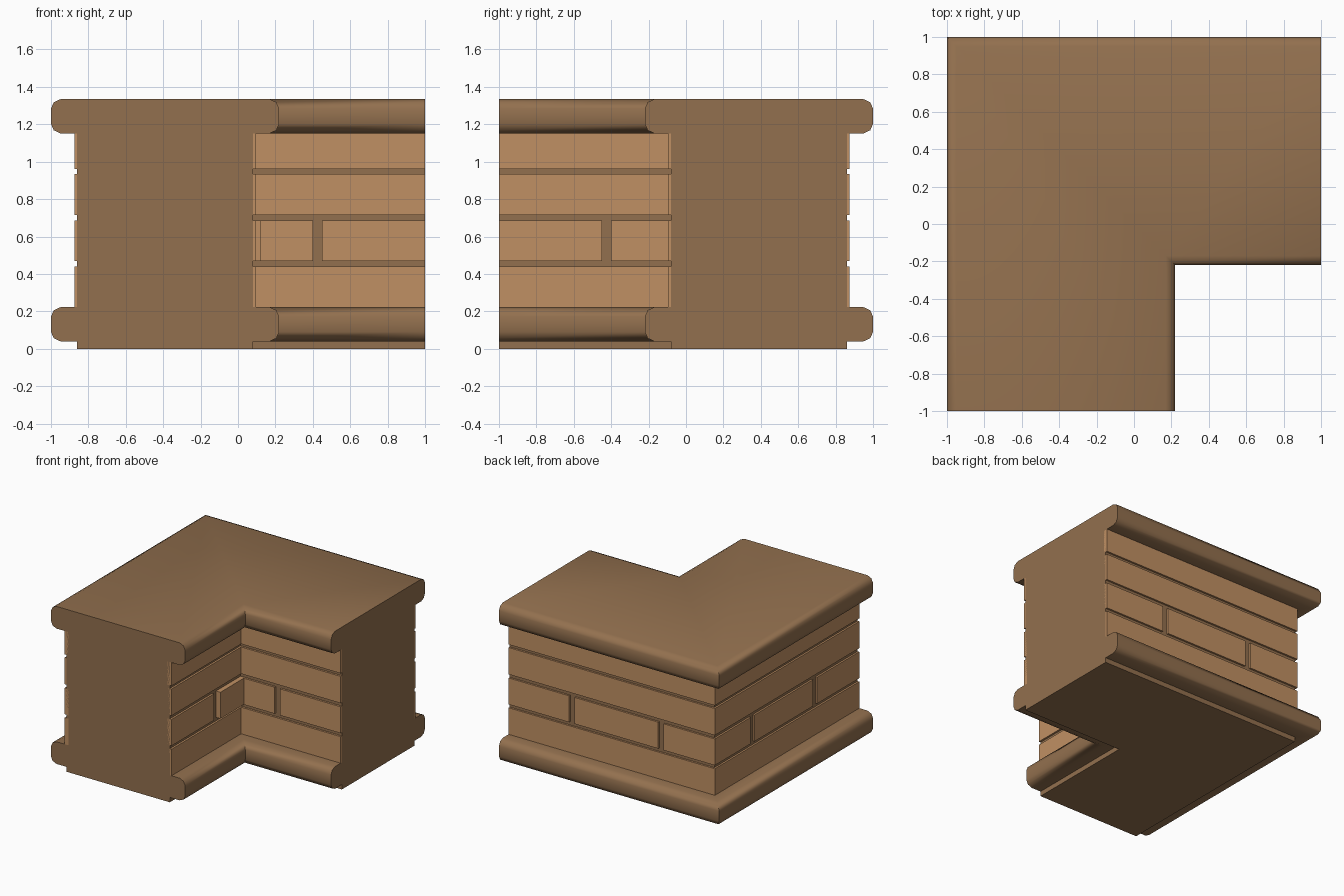
import bpy, bmesh, math

if "Cube" in bpy.data.objects:
    bpy.data.objects.remove(bpy.data.objects["Cube"])

def material(name, rgb):
    m = bpy.data.materials.new(name)
    m.diffuse_color = (*rgb, 1)
    m.use_nodes = True
    m.node_tree.nodes["Principled BSDF"].inputs["Base Color"].default_value = m.diffuse_color
    return m

STONE = material("brown stone", (0.29, 0.162, 0.077))
BRICK = material("light brick", (0.53, 0.28, 0.125))

def sweep(name, profile, mat, rings):
    """Skin a (s, z) profile through rings, each mapping s to a plan position."""
    bm = bmesh.new()
    loops = [[bm.verts.new((*ring(s), z)) for s, z in profile] for ring in rings]
    n = len(profile)
    for a, b in zip(loops, loops[1:]):
        for i in range(n):
            j = (i + 1) % n
            bm.faces.new((a[i], a[j], b[j], b[i]))
    bm.faces.new(loops[0])
    bm.faces.new(loops[-1][::-1])
    bmesh.ops.recalc_face_normals(bm, faces=bm.faces)
    me = bpy.data.meshes.new(name)
    bm.to_mesh(me)
    bm.free()
    me.materials.append(mat)
    ob = bpy.data.objects.new(name, me)
    bpy.context.collection.objects.link(ob)
    return ob

# Plan positions: arm toward -y, mitred corner, arm toward +x
def arm_y(t): return lambda s: (s, -t)
def arm_x(t): return lambda s: (t, -s)
def corner(s): return (s, -s)

# Wall body with rounded ledges, drawn as the end cross-section
def ledge(tip, z0, z1, side):
    pts = [(0.05, z0), (0.015, z0 + 0.016), (0, z0 + 0.05),
           (0, z1 - 0.05), (0.015, z1 - 0.016), (0.05, z1)]
    return [(tip - side * d, z) for d, z in pts]

LEDGES = [(0.04, 0.222), (1.152, 1.334)]
right, left = [(0.08, 0)], [(-0.86, 0)]
for wall, tip, side, out in ((0.08, 0.22, 1, right), (-0.86, -1, -1, left)):
    for k, (z0, z1) in enumerate(LEDGES):
        out.append((wall, z0))
        out += ledge(tip, z0, z1, side)
        if k == 0:
            out.append((wall, z1))
body = sweep("wall_body", right + left[::-1], STONE, [arm_y(1), corner, arm_x(1)])
bpy.context.view_layer.objects.active = body
body.select_set(True)
bpy.ops.object.shade_smooth_by_angle(angle=math.radians(50))

# Brick courses on the outer and inner faces
def rect(s0, s1, z0, z1):
    return [(s0, z0), (s1, z0), (s1, z1), (s0, z1)]

ROWS = [(0.222, 0.44), (0.468, 0.685), (0.715, 0.935), (0.96, 1.152)]
FACES = {"outer": (-0.875, -0.84), "inner": (0.06, 0.096)}
for face, (s0, s1) in FACES.items():
    for i, (z0, z1) in enumerate(ROWS):
        p = rect(s0, s1, z0, z1)
        name = f"{face}_course_{i + 1}"
        if i != 1:
            sweep(name, p, BRICK, [arm_y(1), corner, arm_x(1)])
            continue
        # split course: joints at 0.40-0.45, plus a second pair on the outer face
        turn = 0.40 if face == "inner" else -0.41
        sweep(name + "_corner", p, BRICK, [arm_y(turn), corner, arm_x(turn)])
        for arm, tag in ((arm_y, "front"), (arm_x, "side")):
            sweep(f"{name}_{tag}_end", p, BRICK, [arm(0.45), arm(1)])
            if face == "outer":
                sweep(f"{name}_{tag}_middle", p, BRICK, [arm(-0.36), arm(0.40)])

# One brick standing proud of the inner face
sweep("proud_brick", rect(0.06, 0.12, *ROWS[1]), BRICK, [arm_y(0.09), arm_y(0.40)])
